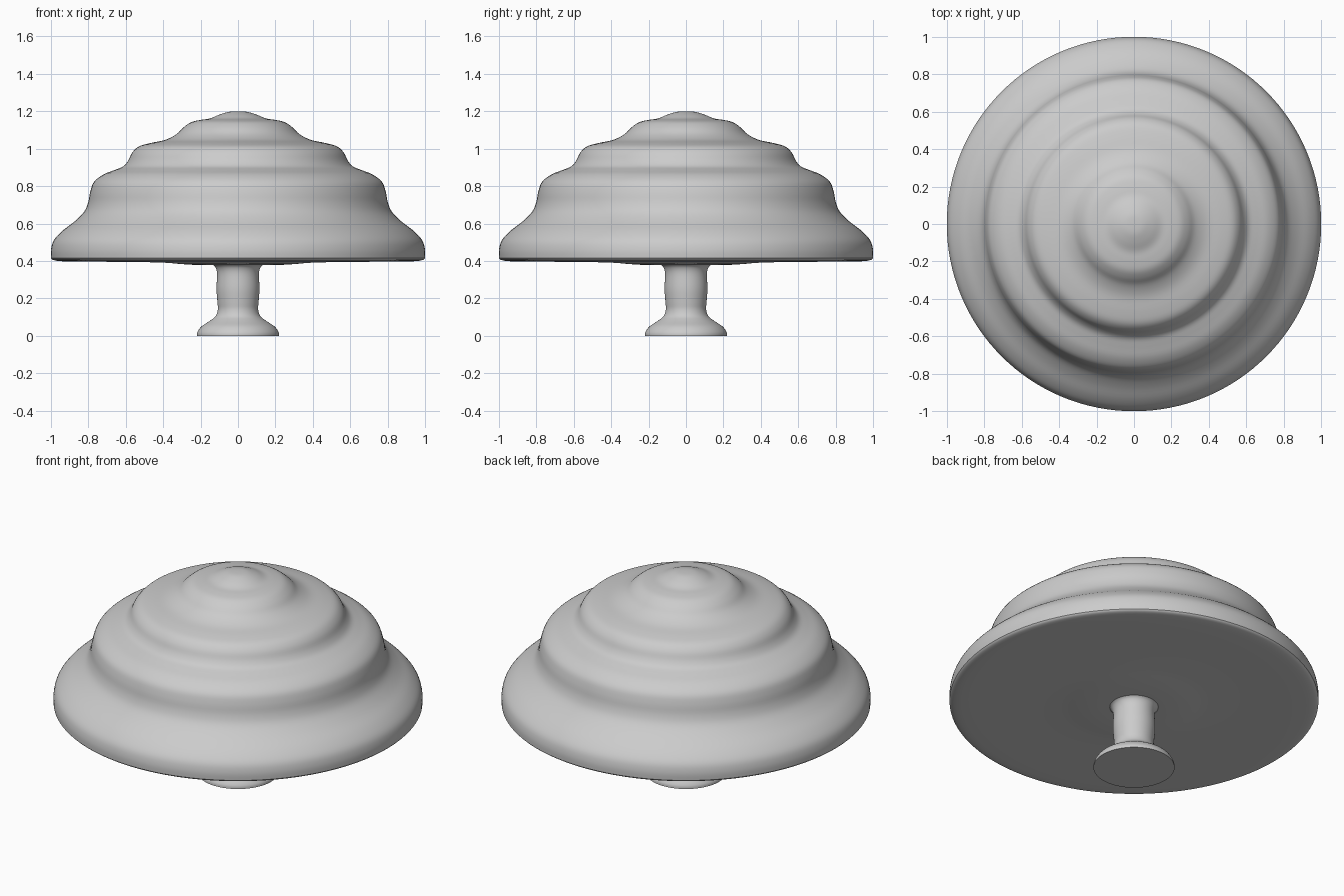
import bpy
import bmesh
import math
from mathutils import Vector

SEGMENTS = 128
SUBSTEPS = 4

default_cube = bpy.data.objects.get("Cube")
if default_cube:
    bpy.data.objects.remove(default_cube, do_unlink=True)


def make_material(name, color):
    material = bpy.data.materials.new(name)
    material.use_nodes = True
    material.diffuse_color = color
    material.node_tree.nodes["Principled BSDF"].inputs["Base Color"].default_value = color
    return material


def smooth_profile(points):
    """Pass a Catmull-Rom curve through (radius, height) points."""
    pts = [Vector(p) for p in points]
    padded = [pts[0]] + pts + [pts[-1]]
    result = []
    for a, b, c, d in zip(padded, padded[1:], padded[2:], padded[3:]):
        for step in range(SUBSTEPS):
            t = step / SUBSTEPS
            result.append(b + (c - a) * t / 2
                          + (a * 2 - b * 5 + c * 4 - d) * t ** 2 / 2
                          + (b * 3 - a - c * 3 + d) * t ** 3 / 2)
    return result + [pts[-1]]


def lathe(name, profile, material):
    """Revolve a profile around the vertical axis."""
    bm = bmesh.new()
    verts = [bm.verts.new((max(p.x, 0), 0, p.y)) for p in profile]
    edges = [bm.edges.new(pair) for pair in zip(verts, verts[1:])]
    bmesh.ops.spin(bm, geom=verts + edges, cent=(0, 0, 0), axis=(0, 0, 1),
                   angle=math.tau, steps=SEGMENTS, use_merge=True)
    bmesh.ops.remove_doubles(bm, verts=bm.verts, dist=0.0002)
    bmesh.ops.recalc_face_normals(bm, faces=bm.faces)
    mesh = bpy.data.meshes.new(name)
    bm.to_mesh(mesh)
    bm.free()
    mesh.materials.append(material)
    obj = bpy.data.objects.new(name, mesh)
    bpy.context.collection.objects.link(obj)
    bpy.ops.object.select_all(action="DESELECT")
    obj.select_set(True)
    bpy.context.view_layer.objects.active = obj
    bpy.ops.object.shade_smooth_by_angle(angle=math.radians(40))
    return obj


grey = make_material("plain grey", (0.6, 0.6, 0.6, 1))

# Rippled dome, from the crown down to the rim
dome = [(0, 1.2), (.05, 1.197), (.1, 1.182), (.15, 1.162), (.2, 1.154),
        (.25, 1.142), (.29, 1.115), (.33, 1.077), (.39, 1.047), (.47, 1.03),
        (.53, 1.012), (.565, .98), (.588, .935), (.615, .905), (.66, .886),
        (.72, .862), (.77, .822), (.79, .77), (.802, .71), (.825, .66),
        (.875, .61), (.94, .56), (.985, .51), (1, .46), (1, .415)]

# Shallow underside, from the rim in to the stem
underside = [(1, .415), (.98, .403), (.9, .397), (.6, .395), (.4, .391),
             (.3, .383), (.2, .378), (0, .377)]

# Waisted stem with a flared foot
stem = [(.135, .38), (.12, .365), (.112, .33), (.115, .25), (.11, .18),
        (.108, .14), (.12, .105), (.15, .08), (.195, .05), (.217, .02), (.22, 0)]

lathe("cap", smooth_profile(dome) + smooth_profile(underside)[1:], grey)
lathe("stem", smooth_profile(stem) + [Vector((0, 0))], grey)
